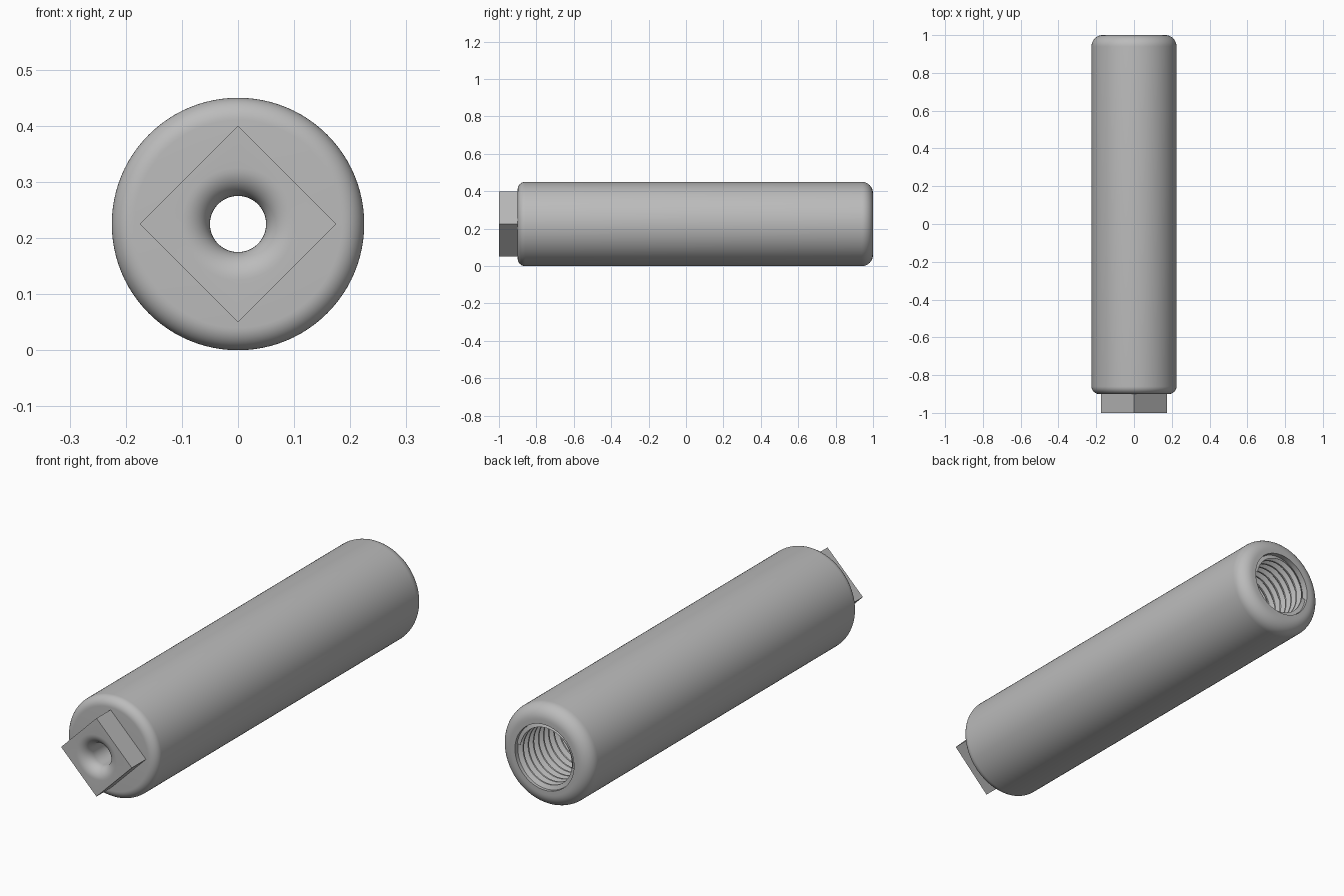
import bpy, bmesh, math

old = bpy.data.objects.get("Cube")
if old:
    bpy.data.objects.remove(old, do_unlink=True)

SEGS = 96
AXIS_Z = 0.225
BODY_R, BORE_R, THREAD_R = 0.225, 0.05, 0.145
FRONT, BACK, SHOULDER, SOCKET_END = -1.0, 1.0, -0.9, 0.5

grey = bpy.data.materials.new("Steel grey")
grey.use_nodes = True
colour = (0.5, 0.5, 0.5, 1)
grey.diffuse_color = colour
grey.node_tree.nodes["Principled BSDF"].inputs["Base Color"].default_value = colour


def point(r, y, a):
    return (r * math.cos(a), y, AXIS_Z + r * math.sin(a))


def diamond(a):
    return 0.175 / (abs(math.cos(a)) + abs(math.sin(a)))


def arc(r, y, size, start, end, steps=10):
    """Quarter-round profile; angle 0 points outward, 90 points to the back."""
    angles = [math.radians(start + (end - start) * i / steps) for i in range(steps + 1)]
    return [(r + size * math.cos(a), y + size * math.sin(a)) for a in angles]


def finish(name, bm, angle=30):
    mesh = bpy.data.meshes.new(name)
    bm.to_mesh(mesh)
    bm.free()
    mesh.materials.append(grey)
    obj = bpy.data.objects.new(name, mesh)
    bpy.context.collection.objects.link(obj)
    bpy.ops.object.select_all(action='DESELECT')
    obj.select_set(True)
    bpy.context.view_layer.objects.active = obj
    bpy.ops.object.shade_smooth_by_angle(angle=math.radians(angle))
    return obj


def lathe(name, profile, closed):
    """Sweep (radius, y) rings about the long axis; a radius may depend on angle."""
    bm = bmesh.new()
    rings = []
    for r, y in profile:
        angles = [2 * math.pi * i / SEGS for i in range(SEGS)]
        rings.append([bm.verts.new(point(r(a) if callable(r) else r, y, a)) for a in angles])
    pairs = list(zip(rings, rings[1:]))
    if closed:
        pairs.append((rings[-1], rings[0]))
    for p, q in pairs:
        for i in range(SEGS):
            j = (i + 1) % SEGS
            bm.faces.new((p[i], q[i], q[j], p[j]))
    return finish(name, bm)


# Tube with rounded ends, a wide socket at the back and a narrow bore
front_round, back_round = 0.04, 0.06
body = [(BORE_R, SHOULDER)]
body += arc(BODY_R - front_round, SHOULDER + front_round, front_round, -90, 0)
body += arc(BODY_R - back_round, BACK - back_round, back_round, 0, 90)
body += [(THREAD_R + 0.001, BACK), (THREAD_R + 0.001, SOCKET_END), (BORE_R, SOCKET_END)]
lathe("tube_body", body, True)

# Square drive end with a flared bore
flare = 0.05
drive = [(BORE_R, SHOULDER)]
drive += arc(BORE_R + flare, FRONT + flare, flare, 180, 270)
drive += [(diamond, FRONT), (diamond, SHOULDER)]
lathe("square_drive", drive, False)

# Helical thread inside the socket
PITCH, DEPTH = 0.036, 0.018
top, bottom = BACK - 0.012, SOCKET_END + 0.01
tooth = [(THREAD_R, 0), (THREAD_R, 0.2), (THREAD_R - DEPTH, 0.5), (THREAD_R - DEPTH, 0.7), (THREAD_R, 1)]
turns = math.ceil((top - bottom) / PITCH) + 1
bm = bmesh.new()
columns = []
for i in range(turns * SEGS + 1):
    column = []
    for r, step in tooth:
        y = top + PITCH - PITCH * (i / SEGS + step)
        y = max(bottom, min(top, y))
        column.append(bm.verts.new(point(r, y, 2 * math.pi * i / SEGS)))
    columns.append(column)
for p, q in zip(columns, columns[1:]):
    for k in range(len(tooth) - 1):
        corners = (p[k], p[k + 1], q[k + 1], q[k])
        heights = [v.co.y for v in corners]
        if max(heights) - min(heights) > 0.001:
            bm.faces.new(corners)
bmesh.ops.delete(bm, geom=[v for v in bm.verts if not v.link_faces], context='VERTS')
bmesh.ops.remove_doubles(bm, verts=bm.verts, dist=0.00005)
for f in bm.faces:
    f.normal_update()
    # Face the thread toward the axis
    c = f.calc_center_median()
    if f.normal.x * c.x + f.normal.z * (c.z - AXIS_Z) > 0:
        f.normal_flip()
finish("socket_thread", bm)
